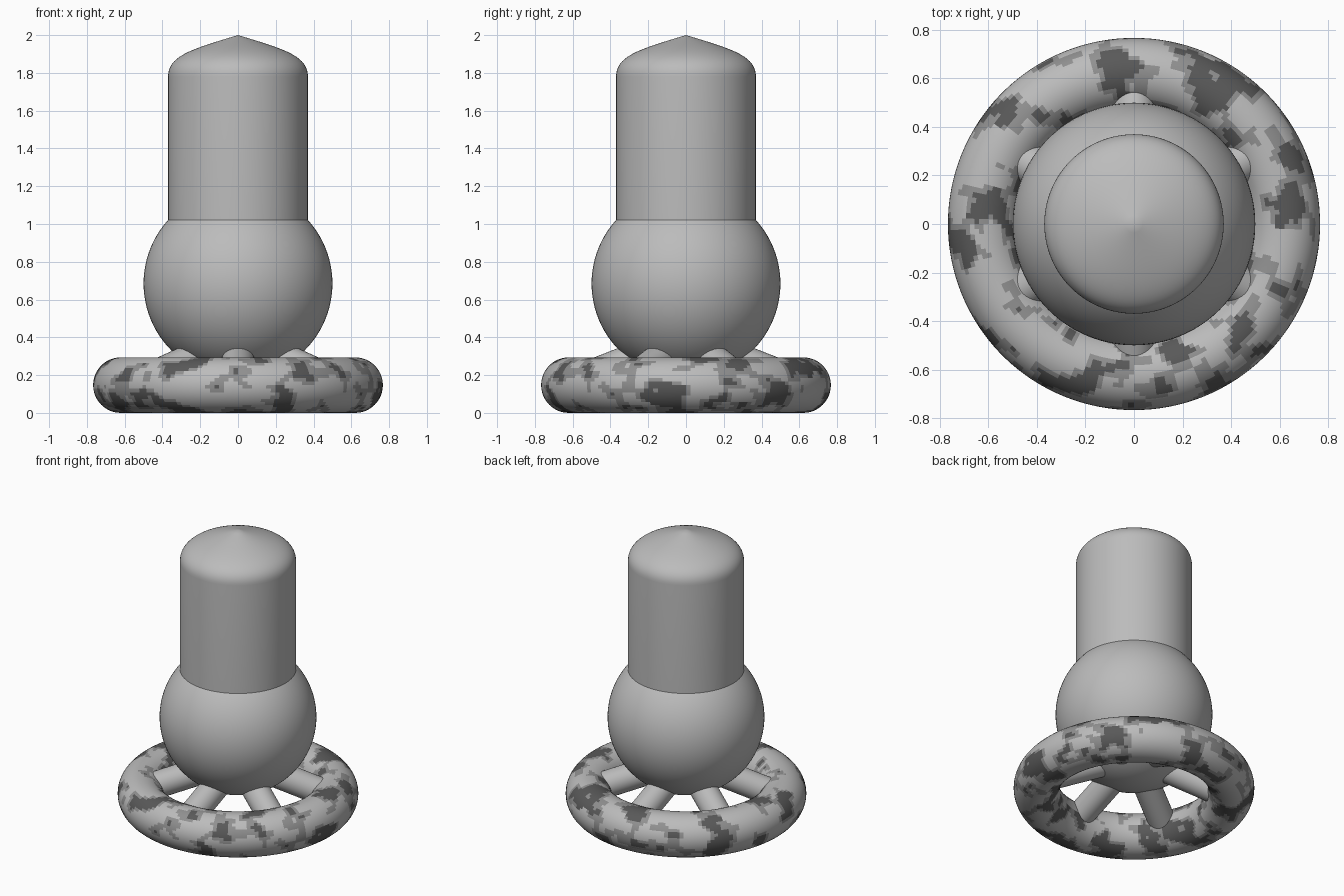
import bpy, bmesh, math
from mathutils import Vector, noise

if "Cube" in bpy.data.objects:
    bpy.data.objects.remove(bpy.data.objects["Cube"])


def material(name, v):
    m = bpy.data.materials.new(name)
    m.diffuse_color = (v, v, v, 1)
    m.use_nodes = True
    m.node_tree.nodes["Principled BSDF"].inputs["Base Color"].default_value = m.diffuse_color
    return m


GREY = material("grey", 0.5)
MOTTLE = [GREY, material("mid_grey", 0.28), material("dark_grey", 0.1)]


def finish(name, mats=(GREY,), angle=35):
    ob = bpy.context.object
    ob.name = name
    for m in mats:
        ob.data.materials.append(m)
    bpy.ops.object.shade_smooth_by_angle(angle=math.radians(angle))
    return ob


def lathe(name, profile, steps=96):
    """Revolve (radius, z) points about the z axis."""
    bm = bmesh.new()
    vs = [bm.verts.new((r, 0, z)) for r, z in profile]
    edges = [bm.edges.new(p) for p in zip(vs, vs[1:])]
    bmesh.ops.spin(bm, geom=vs + edges, cent=(0, 0, 0), axis=(0, 0, 1),
                   angle=math.tau, steps=steps)
    bmesh.ops.remove_doubles(bm, verts=bm.verts, dist=1e-5)
    bmesh.ops.recalc_face_normals(bm, faces=bm.faces)
    me = bpy.data.meshes.new(name)
    bm.to_mesh(me)
    bm.free()
    ob = bpy.data.objects.new(name, me)
    bpy.context.collection.objects.link(ob)
    bpy.ops.object.select_all(action='DESELECT')
    bpy.context.view_layer.objects.active = ob
    ob.select_set(True)
    return finish(name)


def bezier(p0, p1, p2, p3, n):
    for i in range(n + 1):
        t = i / n
        u = 1 - t
        yield tuple(u**3*a + 3*u*u*t*b + 3*u*t*t*c + t**3*d
                    for a, b, c, d in zip(p0, p1, p2, p3))


# Base ring, mottled in streaks that run across the tube
RING_R, TUBE_R = 0.62, 0.147
bpy.ops.mesh.primitive_torus_add(major_radius=RING_R, minor_radius=TUBE_R,
                                 major_segments=192, minor_segments=48,
                                 location=(0, 0, TUBE_R))
ring = finish("base_ring", MOTTLE)
for f in ring.data.polygons:
    c = f.center
    a = math.atan2(c.y, c.x)
    t = math.atan2(c.z, math.hypot(c.x, c.y) - RING_R)
    n = noise.noise(Vector((4 * math.cos(a), 4 * math.sin(a), 1.1 * t)))
    n += 0.5 * noise.noise(Vector((9 * math.cos(a), 9 * math.sin(a), 2.5 * t + 7)))
    f.material_index = 2 if n > 0.22 else 1 if n > 0.0 else 0

# Round body
bpy.ops.mesh.primitive_uv_sphere_add(radius=0.5, segments=96, ring_count=48,
                                     location=(0, 0, 0.685))
finish("round_body")

# Column with a softly pointed cap, its foot sunk in the body
cap = list(bezier((0.37, 1.78), (0.37, 1.89), (0.25, 1.925), (0, 2.0), 20))
lathe("column", [(0, 0.95), (0.37, 0.95)] + cap)

# Six spokes sloping from the body down to the ring
for i in range(6):
    a = math.radians(30 + 60 * i)
    out = Vector((math.cos(a), math.sin(a), 0))
    start = out * 0.1 + Vector((0, 0, 0.35))
    end = out * RING_R + Vector((0, 0, TUBE_R))
    d = end - start
    bpy.ops.mesh.primitive_cylinder_add(
        vertices=32, radius=0.088, depth=d.length, location=(start + end) / 2,
        rotation=d.to_track_quat('Z', 'Y').to_euler())
    finish(f"spoke_{i + 1}")
